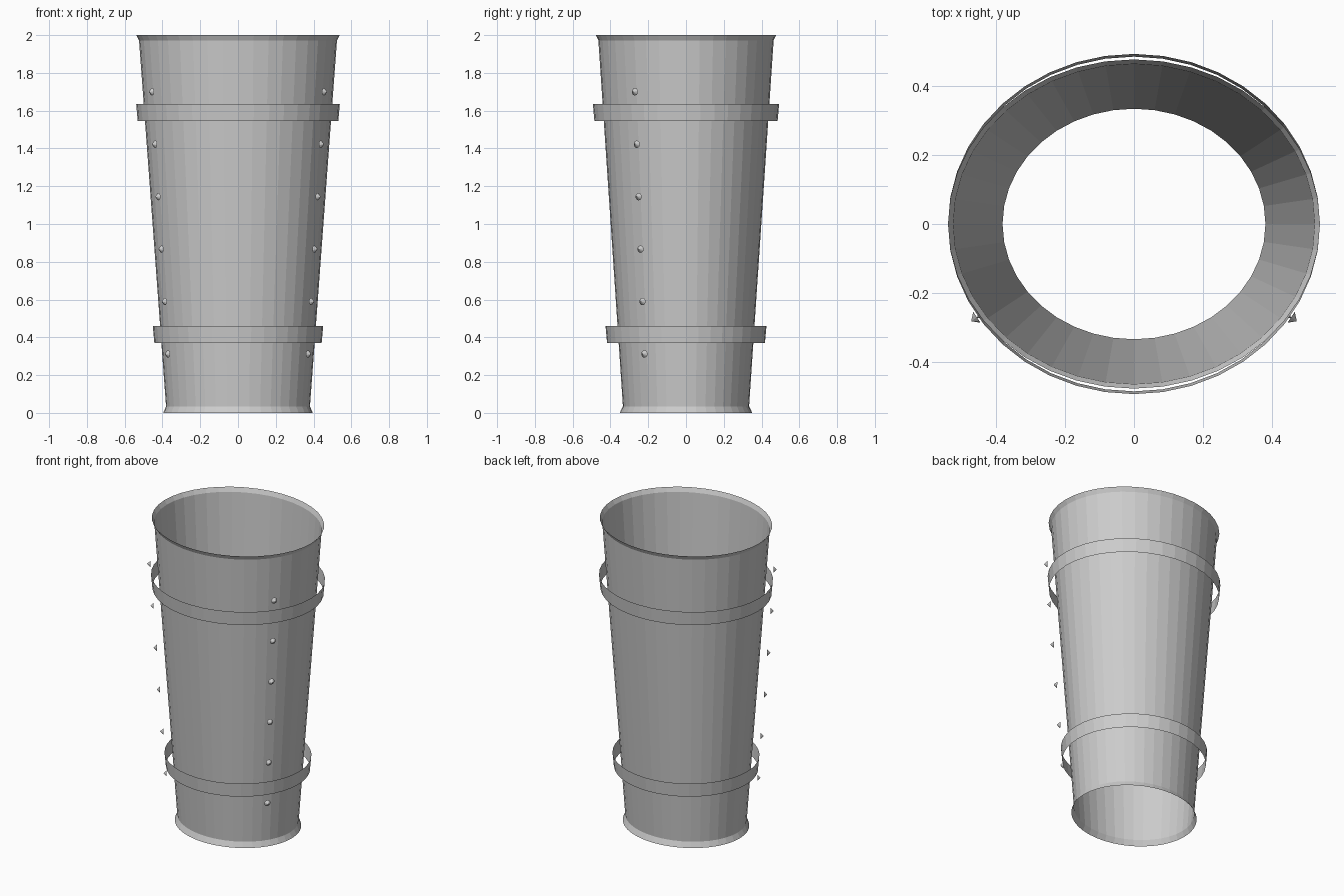
import bpy
import bmesh
import math
from mathutils import Vector

cube = bpy.data.objects.get("Cube")
if cube:
    bpy.data.objects.remove(cube, do_unlink=True)

SIDES = 40

# One plain grey metal for everything
metal = bpy.data.materials.new("grey_metal")
metal.use_nodes = True
grey = (0.6, 0.6, 0.6, 1)
metal.diffuse_color = grey
metal.node_tree.nodes["Principled BSDF"].inputs["Base Color"].default_value = grey


def finish(bm, name):
    mesh = bpy.data.meshes.new(name)
    bm.to_mesh(mesh)
    bm.free()
    mesh.materials.append(metal)
    obj = bpy.data.objects.new(name, mesh)
    bpy.context.collection.objects.link(obj)
    return obj


def oval_shell(name, profile):
    """Open oval sheet; profile rows are (x radius, y radius, height)."""
    bm = bmesh.new()
    rings = []
    for rx, ry, z in profile:
        angles = [math.tau * i / SIDES for i in range(SIDES)]
        rings.append([bm.verts.new((rx * math.cos(a), ry * math.sin(a), z)) for a in angles])
    for low, high in zip(rings, rings[1:]):
        for i in range(SIDES):
            j = (i + 1) % SIDES
            bm.faces.new((low[i], low[j], high[j], high[i]))
    return finish(bm, name)


# Tapered sleeve with a flared lip at each end
oval_shell("sleeve", [(0.396, 0.351, 0), (0.381, 0.334, 0.035),
                      (0.524, 0.464, 1.972), (0.539, 0.477, 2)])

# Loose bands around the sleeve
oval_shell("lower_band", [(0.443, 0.418, 0.37), (0.451, 0.426, 0.46)])
oval_shell("upper_band", [(0.531, 0.485, 1.545), (0.539, 0.493, 1.635)])

# Pointed studs in a row down each front corner
COUNT = 6
bottom, top = Vector((0.371, -0.221, 0.312)), Vector((0.456, -0.271, 1.7))
for side, sign in (("left", 1), ("right", -1)):
    for n in range(COUNT):
        base = bottom.lerp(top, n / (COUNT - 1))
        base.x *= sign
        out = Vector((0.83 * sign, -0.56, 0))
        bm = bmesh.new()
        bmesh.ops.create_cone(bm, cap_ends=False, segments=10, radius1=0.02,
                              radius2=0, depth=0.02)
        bmesh.ops.remove_doubles(bm, verts=bm.verts, dist=0.0001)
        stud = finish(bm, f"{side}_stud_{n + 1}")
        stud.location = base + out * 0.009
        stud.rotation_euler = out.to_track_quat("Z", "Y").to_euler()
